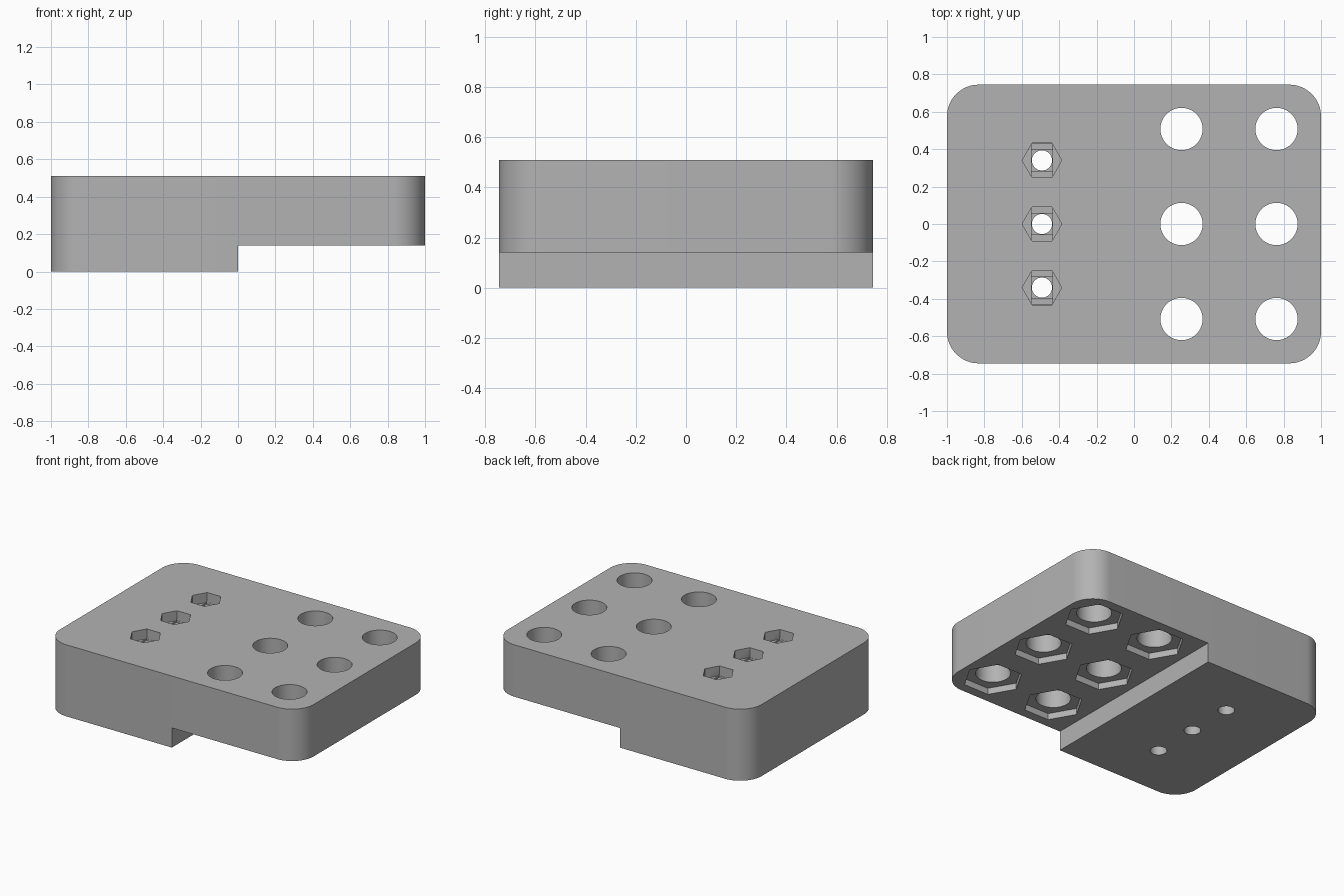
import bpy, bmesh, math
from mathutils import Matrix

cube = bpy.data.objects.get("Cube")
if cube:
    bpy.data.objects.remove(cube, do_unlink=True)

TOP, STEP, HALF_Y, CORNER = 0.51, 0.14, 0.745, 0.17
BIG = [(x, y) for x in (0.254, 0.762) for y in (-0.508, 0, 0.508)]
SMALL = [(-0.492, y) for y in (-0.34, 0, 0.34)]

grey = bpy.data.materials.new("plain_grey")
grey.use_nodes = True
colour = (0.45, 0.45, 0.45, 1)
grey.diffuse_color = colour
grey.node_tree.nodes["Principled BSDF"].inputs["Base Color"].default_value = colour


def make_object(name, bm):
    bmesh.ops.recalc_face_normals(bm, faces=bm.faces)
    mesh = bpy.data.meshes.new(name)
    bm.to_mesh(mesh)
    bm.free()
    mesh.materials.append(grey)
    obj = bpy.data.objects.new(name, mesh)
    bpy.context.collection.objects.link(obj)
    return obj


def add_prism(bm, outline, z0, z1):
    """Extrude a flat outline between two heights."""
    face = bm.faces.new([bm.verts.new((x, y, z0)) for x, y in outline])
    new = bmesh.ops.extrude_face_region(bm, geom=[face])["geom"]
    verts = [v for v in new if isinstance(v, bmesh.types.BMVert)]
    bmesh.ops.translate(bm, verts=verts, vec=(0, 0, z1 - z0))


def polygon(radius, sides):
    return [(radius * math.cos(math.tau * i / sides),
             radius * math.sin(math.tau * i / sides)) for i in range(sides)]


def rectangle(hx, hy):
    return [(-hx, -hy), (hx, -hy), (hx, hy), (-hx, hy)]


def cut(body, name, outline, centres, z0, z1):
    """Subtract the same prism at every centre."""
    bm = bmesh.new()
    for cx, cy in centres:
        add_prism(bm, [(cx + x, cy + y) for x, y in outline], z0, z1)
    cutter = make_object(name, bm)
    cutter.hide_render = True
    mod = body.modifiers.new(name, "BOOLEAN")
    mod.operation, mod.solver, mod.object = "DIFFERENCE", "EXACT", cutter
    bpy.context.view_layer.objects.active = body
    bpy.ops.object.modifier_apply(modifier=mod.name)
    bpy.data.objects.remove(cutter, do_unlink=True)


# Rounded block
outline = []
for k, (sx, sy) in enumerate([(1, 1), (-1, 1), (-1, -1), (1, -1)]):
    for i in range(17):
        a = (k + i / 16) * math.pi / 2
        outline.append((sx * (1 - CORNER) + CORNER * math.cos(a),
                        sy * (HALF_Y - CORNER) + CORNER * math.sin(a)))
bm = bmesh.new()
add_prism(bm, outline, 0, TOP)
block = make_object("mounting_block", bm)

# Step under the +x half
cut(block, "step_cutter", rectangle(1, 1), [(1, 0)], -0.2, STEP)

# Large through holes with nut recesses underneath
cut(block, "large_hex_cutter", polygon(0.195, 6), BIG, -0.1, STEP + 0.045)
cut(block, "large_hole_cutter", polygon(0.113, 64), BIG, -0.1, TOP + 0.1)

# Small nut pockets in the top, narrowing to a slot, a square and a hole
cut(block, "small_hex_cutter", polygon(0.106, 6), SMALL, TOP - 0.07, TOP + 0.1)
cut(block, "slot_cutter", rectangle(0.056, 0.0905), SMALL, TOP - 0.083, TOP - 0.06)
cut(block, "square_cutter", rectangle(0.056, 0.056), SMALL, TOP - 0.096, TOP - 0.06)
cut(block, "small_hole_cutter", polygon(0.054, 48), SMALL, -0.1, TOP + 0.1)

# Smooth the curved walls, keep the edges sharp
bpy.ops.object.select_all(action="DESELECT")
block.select_set(True)
bpy.context.view_layer.objects.active = block
bpy.ops.object.shade_smooth_by_angle(angle=math.radians(30))
